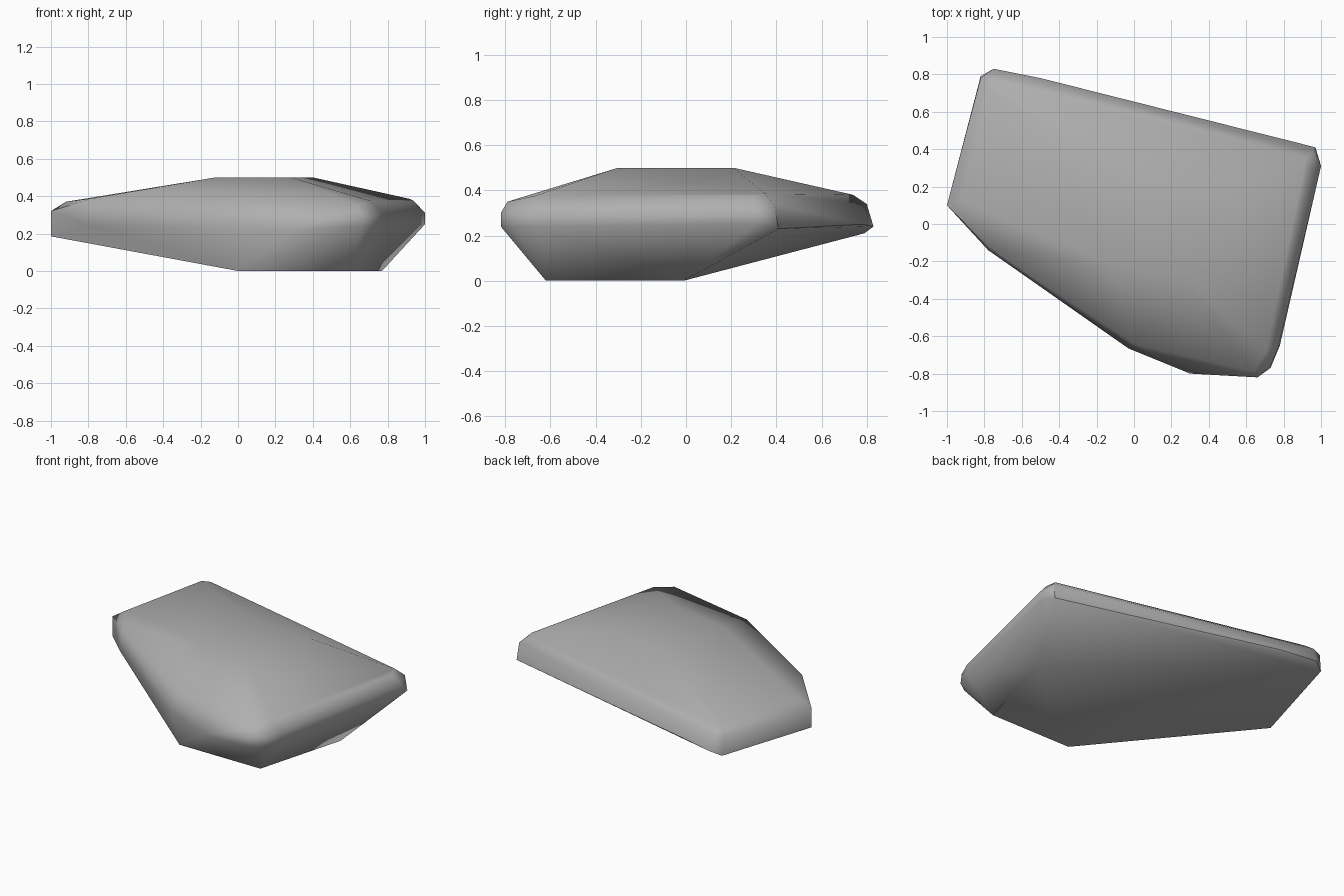
import bpy
import bmesh
import math

cube = bpy.data.objects.get("Cube")
if cube:
    bpy.data.objects.remove(cube, do_unlink=True)

# Stone colour
stone = bpy.data.materials.new("stone grey")
stone.use_nodes = True
grey = (0.43, 0.43, 0.43, 1)
stone.diffuse_color = grey
stone.node_tree.nodes["Principled BSDF"].inputs["Base Color"].default_value = grey

# Corner points of the chiselled stone, level by level
base = [(0.77, -0.01, 0), (0.6, -0.62, 0), (0, -0.62, 0)]

lower_rim = [
    (-1, 0.1, 0.185), (-0.82, 0.79, 0.21), (-0.75, 0.83, 0.24),
    (-0.5, 0.78, 0.25), (0.97, 0.41, 0.23), (1, 0.31, 0.25),
    (0.78, -0.65, 0.24), (0.73, -0.77, 0.24), (0.66, -0.82, 0.24),
    (0.3, -0.8, 0.22), (-0.03, -0.665, 0.23), (-0.78, -0.14, 0.24),
]

upper_rim = [
    (-1, 0.1, 0.32), (-0.82, 0.78, 0.33), (-0.75, 0.8, 0.34),
    (0.965, 0.39, 0.34), (1, 0.31, 0.31), (0.77, -0.66, 0.31),
    (0.73, -0.76, 0.3), (0.66, -0.82, 0.3),
]

shoulder = [
    (-0.92, 0.12, 0.37), (-0.78, 0.73, 0.375), (-0.72, 0.74, 0.38),
    (0.92, 0.35, 0.385), (0.94, 0.29, 0.375), (0.71, -0.67, 0.375),
    (0.64, -0.79, 0.35), (0, -0.64, 0.36), (-0.77, -0.13, 0.39),
]

crown = [(-0.12, -0.22, 0.5), (0.05, 0.21, 0.5), (0.4, 0.21, 0.5), (0.28, -0.3, 0.5)]

# Wrap the corners in one faceted skin
bm = bmesh.new()
for level in (base, lower_rim, upper_rim, shoulder, crown):
    for point in level:
        bm.verts.new(point)
hull = bmesh.ops.convex_hull(bm, input=bm.verts)
unused = set(hull["geom_interior"] + hull["geom_unused"])
loose = [v for v in unused if isinstance(v, bmesh.types.BMVert)]
bmesh.ops.delete(bm, geom=loose, context="VERTS")
bmesh.ops.recalc_face_normals(bm, faces=bm.faces)

mesh = bpy.data.meshes.new("rock")
bm.to_mesh(mesh)
bm.free()
mesh.materials.append(stone)
rock = bpy.data.objects.new("rock", mesh)
bpy.context.collection.objects.link(rock)

# Soft shading on the worn edges, crisp edges underneath
bpy.ops.object.select_all(action="DESELECT")
rock.select_set(True)
bpy.context.view_layer.objects.active = rock
bpy.ops.object.shade_smooth_by_angle(angle=math.radians(50))
